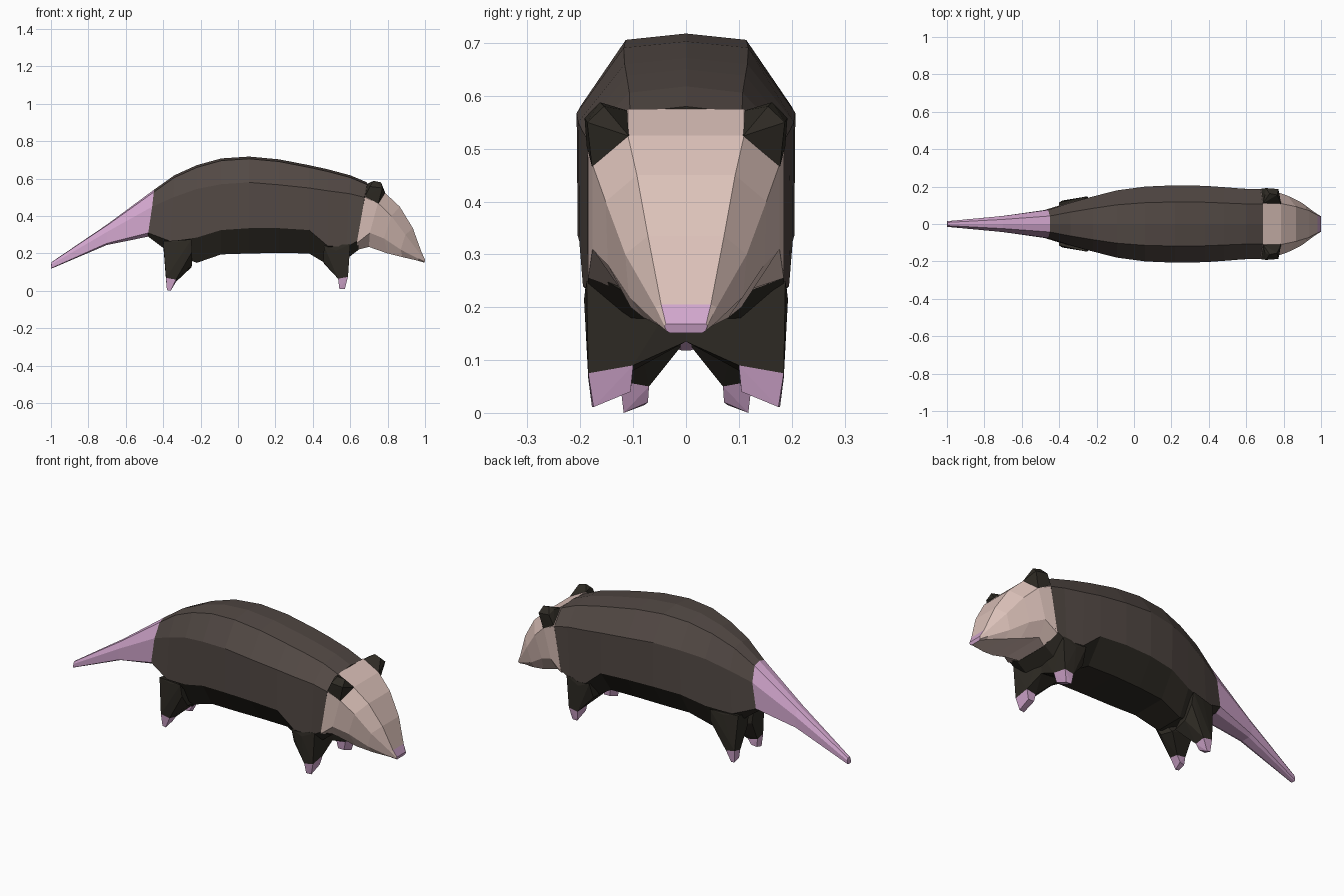
import bpy, bmesh


def material(name, color):
    m = bpy.data.materials.new(name)
    m.diffuse_color = (*color, 1)
    return m


FUR = material("fur", (0.085, 0.066, 0.058))
DARK = material("dark_fur", (0.028, 0.024, 0.018))
FACE = material("face", (0.72, 0.54, 0.49))
PINK = material("pink_skin", (0.64, 0.38, 0.61))


def finish(bm, name, mats):
    bmesh.ops.recalc_face_normals(bm, faces=bm.faces)
    me = bpy.data.meshes.new(name)
    bm.to_mesh(me)
    bm.free()
    for m in mats:
        me.materials.append(m)
    ob = bpy.data.objects.new(name, me)
    bpy.context.collection.objects.link(ob)
    return ob


def loft(name, halves, mats, pick=lambda ring, side, n: 0):
    """Skin half cross-sections (top to bottom, y >= 0) mirrored into closed rings."""
    bm = bmesh.new()
    rings = []
    for half in halves:
        pts = list(half) + [(x, -y, z) for x, y, z in reversed(half) if y > 1e-6]
        rings.append([bm.verts.new(p) for p in pts])
    n = len(rings[0])
    for r, (a, b) in enumerate(zip(rings, rings[1:])):
        for i in range(n):
            j = (i + 1) % n
            f = bm.faces.new((a[i], a[j], b[j], b[i]))
            f.material_index = pick(r, i, n)
    bm.faces.new(rings[0])
    bm.faces.new(rings[-1]).material_index = len(mats) - 1
    return finish(bm, name, mats)


def hull_pair(name, pts, mat):
    """Convex faceted piece plus its mirror image across y = 0."""
    bm = bmesh.new()
    for s in (1, -1):
        vs = [bm.verts.new((x, y * s, z)) for x, y, z in pts]
        bmesh.ops.convex_hull(bm, input=vs)
    bmesh.ops.delete(bm, geom=[v for v in bm.verts if not v.link_faces], context='VERTS')
    return finish(bm, name, [mat])


# Body: x, half width, top z, upper side z, lower side z, belly z, lower slant in x
stations = [
    (-0.45, 0.075, 0.540, 0.45, 0.31, 0.29, -0.03),
    (-0.34, 0.112, 0.618, 0.50, 0.265, 0.20, -0.02),
    (-0.22, 0.147, 0.672, 0.545, 0.285, 0.15, 0),
    (-0.09, 0.180, 0.708, 0.57, 0.325, 0.195, 0),
    (0.06, 0.200, 0.718, 0.58, 0.335, 0.20, 0),
    (0.22, 0.207, 0.703, 0.567, 0.335, 0.203, 0),
    (0.38, 0.204, 0.672, 0.55, 0.325, 0.20, 0),
    (0.48, 0.197, 0.650, 0.535, 0.24, 0.14, 0),
    (0.60, 0.188, 0.618, 0.52, 0.235, 0.17, -0.02),
    (0.69, 0.186, 0.580, 0.50, 0.27, 0.22, -0.045),
]
body = []
for x, w, zt, zu, zl, zb, s in stations:
    body.append([(x, 0, zt), (x, w * 0.57, zt - 0.012), (x + s * 0.3, w, zu),
                 (x + s, w * 0.99, zl), (x + s, w * 0.55, zb), (x + s, 0, zb)])
loft("body", body, [FUR, DARK], lambda r, i, n: 1 if 3 <= i < n - 3 else 0)

# Tail: continues the rear of the body to a blunt tip
tail = [body[0]]
for x, w, zt, zb in [(-0.70, 0.043, 0.355, 0.245), (-0.998, 0.015, 0.153, 0.118)]:
    h = zt - zb
    tail.append([(x, 0, zt), (x, w * 0.57, zt - 0.05 * h), (x, w, zt - 0.36 * h),
                 (x - 0.002, w, zb + 0.08 * h), (x - 0.002, w * 0.55, zb), (x - 0.002, 0, zb)])
loft("tail", tail, [PINK])

# Head: wedge narrowing to the snout, with a pink nose
head = [
    [(0.69, 0.110, 0.575), (0.678, 0.186, 0.50), (0.635, 0.185, 0.255), (0.64, 0.09, 0.22)],
    [(0.785, 0.110, 0.525), (0.748, 0.177, 0.47), (0.705, 0.177, 0.31), (0.70, 0.125, 0.235)],
    [(0.865, 0.093, 0.45), (0.82, 0.152, 0.40), (0.78, 0.148, 0.28), (0.80, 0.105, 0.20)],
    [(0.935, 0.072, 0.335), (0.895, 0.115, 0.30), (0.87, 0.108, 0.22), (0.88, 0.08, 0.18)],
    [(0.982, 0.047, 0.205), (0.972, 0.058, 0.20), (0.965, 0.058, 0.172), (0.96, 0.045, 0.162)],
    [(1.0, 0.038, 0.168), (1.0, 0.041, 0.165), (0.998, 0.037, 0.155), (0.995, 0.03, 0.151)],
]
loft("head", head, [FACE, PINK], lambda r, i, n: 1 if r == 4 and i == n - 1 else 0)

# Ears
hull_pair("ears", [
    (0.69, 0.11, 0.572), (0.787, 0.108, 0.524), (0.75, 0.178, 0.466), (0.68, 0.188, 0.505),
    (0.70, 0.155, 0.575), (0.725, 0.163, 0.588), (0.765, 0.155, 0.58),
    (0.772, 0.187, 0.55), (0.705, 0.192, 0.558)], DARK)

# Front legs and paws
ankle = [(0.533, 0.10, 0.08), (0.588, 0.10, 0.09), (0.588, 0.185, 0.075), (0.535, 0.185, 0.065)]
hull_pair("front_legs", [
    (0.46, 0.0, 0.145), (0.58, 0.0, 0.135), (0.46, 0.19, 0.24), (0.60, 0.188, 0.25),
    (0.525, 0.193, 0.215), (0.455, 0.16, 0.155), (0.59, 0.0, 0.25), (0.46, 0.0, 0.24)] + ankle, DARK)
hull_pair("front_paws", ankle + [
    (0.54, 0.105, 0.04), (0.575, 0.105, 0.04), (0.572, 0.175, 0.011), (0.542, 0.178, 0.011)], PINK)

# Rear legs and paws
ankle = [(-0.385, 0.075, 0.06), (-0.33, 0.07, 0.05), (-0.332, 0.125, 0.06), (-0.385, 0.125, 0.07)]
hull_pair("rear_legs", [
    (-0.40, 0.02, 0.25), (-0.40, 0.115, 0.265), (-0.25, 0.148, 0.275), (-0.32, 0.135, 0.26),
    (-0.245, 0.14, 0.21), (-0.245, 0.09, 0.14), (-0.25, 0.01, 0.125), (-0.39, 0.02, 0.17)] + ankle, DARK)
hull_pair("rear_paws", ankle + [
    (-0.38, 0.078, 0.015), (-0.35, 0.072, 0.02), (-0.36, 0.118, 0.0), (-0.38, 0.118, 0.004)], PINK)
